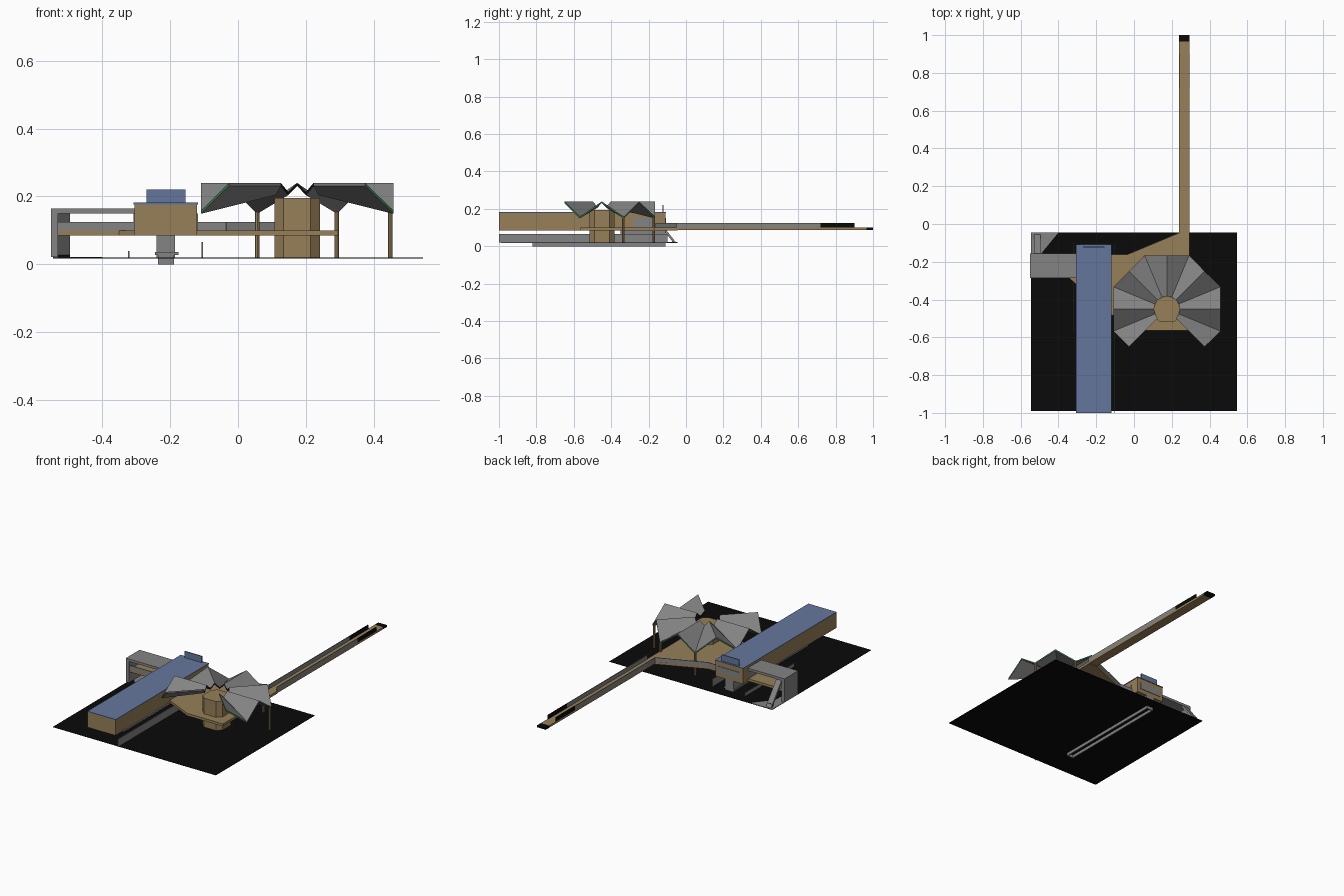
import bpy, bmesh, math
from mathutils import Vector

if "Cube" in bpy.data.objects:
    bpy.data.objects.remove(bpy.data.objects["Cube"])


def material(name, rgb):
    m = bpy.data.materials.new(name)
    m.diffuse_color = (*rgb, 1)
    m.use_nodes = True
    m.node_tree.nodes["Principled BSDF"].inputs["Base Color"].default_value = m.diffuse_color
    return m


TAN = material("tan", (0.31, 0.215, 0.10))
GREY = material("grey", (0.23, 0.23, 0.23))
BLUE = material("blue", (0.13, 0.18, 0.34))
GREEN = material("green", (0.05, 0.20, 0.08))
BLACK = material("black", (0.003, 0.003, 0.003))


def finish(name, bm, *mats):
    bmesh.ops.recalc_face_normals(bm, faces=bm.faces)
    me = bpy.data.meshes.new(name)
    bm.to_mesh(me)
    bm.free()
    for m in mats:
        me.materials.append(m)
    ob = bpy.data.objects.new(name, me)
    bpy.context.collection.objects.link(ob)
    return ob


def prism(name, pts, z0, z1, mat):
    """Flat outline extruded from z0 to z1."""
    bm = bmesh.new()
    f = bm.faces.new([bm.verts.new((x, y, z0)) for x, y in pts])
    r = bmesh.ops.extrude_face_region(bm, geom=[f])
    vs = [v for v in r["geom"] if isinstance(v, bmesh.types.BMVert)]
    bmesh.ops.translate(bm, verts=vs, vec=(0, 0, z1 - z0))
    return finish(name, bm, mat)


def box(name, x0, x1, y0, y1, z0, z1, mat):
    return prism(name, [(x0, y0), (x1, y0), (x1, y1), (x0, y1)], z0, z1, mat)


def rail(name, a, b, z0, z1, mat, t=0.004):
    """Thin upright panel between two plan points."""
    a, b = Vector(a), Vector(b)
    d = (b - a).normalized()
    n = Vector((-d.y, d.x)) * t / 2
    return prism(name, [a - n, b - n, b + n, a + n], z0, z1, mat)


# Ground and grey paved corner
box("ground", -0.545, 0.545, -0.99, -0.045, 0.018, 0.02, BLACK)
prism("paved_corner", [(-0.545, -0.045), (-0.40, -0.045), (-0.49, -0.155),
                       (-0.49, -0.28), (-0.545, -0.22)], 0.0195, 0.022, GREY)

# Long hall with flat blue roof
box("hall_walls", -0.305, -0.12, -1.0, -0.11, 0.085, 0.177, TAN)
box("hall_roof", -0.307, -0.118, -1.0, -0.108, 0.177, 0.182, BLUE)
box("roof_panel", -0.27, -0.155, -0.125, -0.119, 0.182, 0.22, BLUE)
box("hall_back_window", -0.285, -0.14, -0.111, -0.107, 0.11, 0.15, GREY)
for side, x in (("east", -0.12), ("west", -0.305)):
    box("hall_door_" + side, x - 0.002, x + 0.002, -0.28, -0.165, 0.10, 0.15, GREY)

# Supports and low walls beneath the hall
box("hall_core", -0.24, -0.185, -0.35, -0.11, 0.02, 0.085, GREY)
for x in (-0.235, -0.195):
    box("footing_side", x, x + 0.006, -0.82, -0.11, 0.0, 0.035, GREY)
for y in (-0.82, -0.116):
    box("footing_end", -0.235, -0.189, y, y + 0.006, 0.0, 0.035, GREY)
box("footing_cap", -0.245, -0.175, -0.82, -0.11, 0.028, 0.036, GREY)
rail("retaining_wall_east", (-0.105, -1.0), (-0.105, -0.10), 0.02, 0.066, GREY)
rail("retaining_wall_west", (-0.322, -0.575), (-0.322, -0.10), 0.02, 0.04, GREY)

# Pavilion deck, walkway and long bridge
prism("deck", [(-0.12, -0.48), (0.055, -0.565), (0.295, -0.565), (0.295, -0.045),
               (0.238, -0.045), (-0.035, -0.16), (-0.12, -0.16)], 0.085, 0.10, TAN)
prism("walkway", [(-0.53, -0.28), (-0.35, -0.28), (-0.305, -0.32),
                  (-0.305, -0.157), (-0.53, -0.157)], 0.085, 0.10, TAN)
box("bridge", 0.238, 0.295, -0.045, 0.965, 0.088, 0.10, TAN)
box("bridge_end", 0.238, 0.295, 0.965, 1.0, 0.088, 0.10, BLACK)

# Parapets
for x in (0.24, 0.293):
    rail("bridge_parapet", (x, -0.05), (x, 0.72), 0.10, 0.125, GREY)
    rail("bridge_parapet_end", (x, 0.72), (x, 0.90), 0.10, 0.125, BLACK)
rail("deck_parapet", (-0.12, -0.162), (-0.035, -0.162), 0.10, 0.125, GREY)
rail("deck_parapet_slant", (-0.035, -0.162), (0.24, -0.047), 0.10, 0.125, GREY)
rail("walkway_parapet", (-0.53, -0.278), (-0.305, -0.278), 0.10, 0.125, GREY)

# Covered gallery end with sloping stair
box("gallery_roof", -0.55, -0.305, -0.285, -0.155, 0.15, 0.165, GREY)
box("gallery_end_wall", -0.55, -0.53, -0.285, -0.155, 0.022, 0.15, GREY)
bm = bmesh.new()
prof = [(-0.17, 0.15), (-0.155, 0.15), (-0.055, 0.022), (-0.07, 0.022)]
f = bm.faces.new([bm.verts.new((-0.53, y, z)) for y, z in prof])
r = bmesh.ops.extrude_face_region(bm, geom=[f])
bmesh.ops.translate(bm, vec=(0.035, 0, 0),
                    verts=[v for v in r["geom"] if isinstance(v, bmesh.types.BMVert)])
finish("stair", bm, GREY)
box("stair_foot", -0.53, -0.495, -0.075, -0.068, 0.022, 0.04, BLACK)

# Central chamfered core
CX, CY = 0.174, -0.45
R, C = 0.067, 0.04
core = []
for sx, sy in ((1, 1), (-1, 1), (-1, -1), (1, -1)):
    pair = [(CX + sx * R, CY + sy * C), (CX + sx * C, CY + sy * R)]
    core += pair if sx * sy > 0 else pair[::-1]
prism("core", core, 0.02, 0.195, TAN)

# Folded roof: ridges at every 45 degrees, valleys between, open at the front
bm = bmesh.new()
T = 0.009
rows = []
for i in range(13):
    a = math.radians(-45 + 22.5 * i)
    ridge = i % 2 == 0
    ro, zo, zi = (0.283, 0.24, 0.24) if ridge else (0.307, 0.158, 0.213)
    d = Vector((math.cos(a), math.sin(a), 0))
    row = []
    for rad, z in ((0.068, zi), (ro, zo)):
        for dz in (0, -T):
            row.append(bm.verts.new(Vector((CX, CY, z + dz)) + d * rad))
    rows.append(row)
for a, b in zip(rows, rows[1:]):
    for p, q, m in ((0, 2, 0), (1, 3, 0), (2, 3, 1), (0, 1, 2)):
        bm.faces.new((a[p], a[q], b[q], b[p])).material_index = m
for e in (rows[0], rows[-1]):
    bm.faces.new((e[0], e[1], e[3], e[2])).material_index = 0
finish("folded_roof", bm, GREY, GREEN, BLACK)

# Roof posts under the rear and right valleys
for x, y in ((0.057, -0.172), (0.291, -0.172), (0.448, -0.335)):
    pts = [(x + 0.007 * math.cos(k * math.pi / 4), y + 0.007 * math.sin(k * math.pi / 4))
           for k in range(8)]
    prism("roof_post", pts, 0.02, 0.155, TAN)
